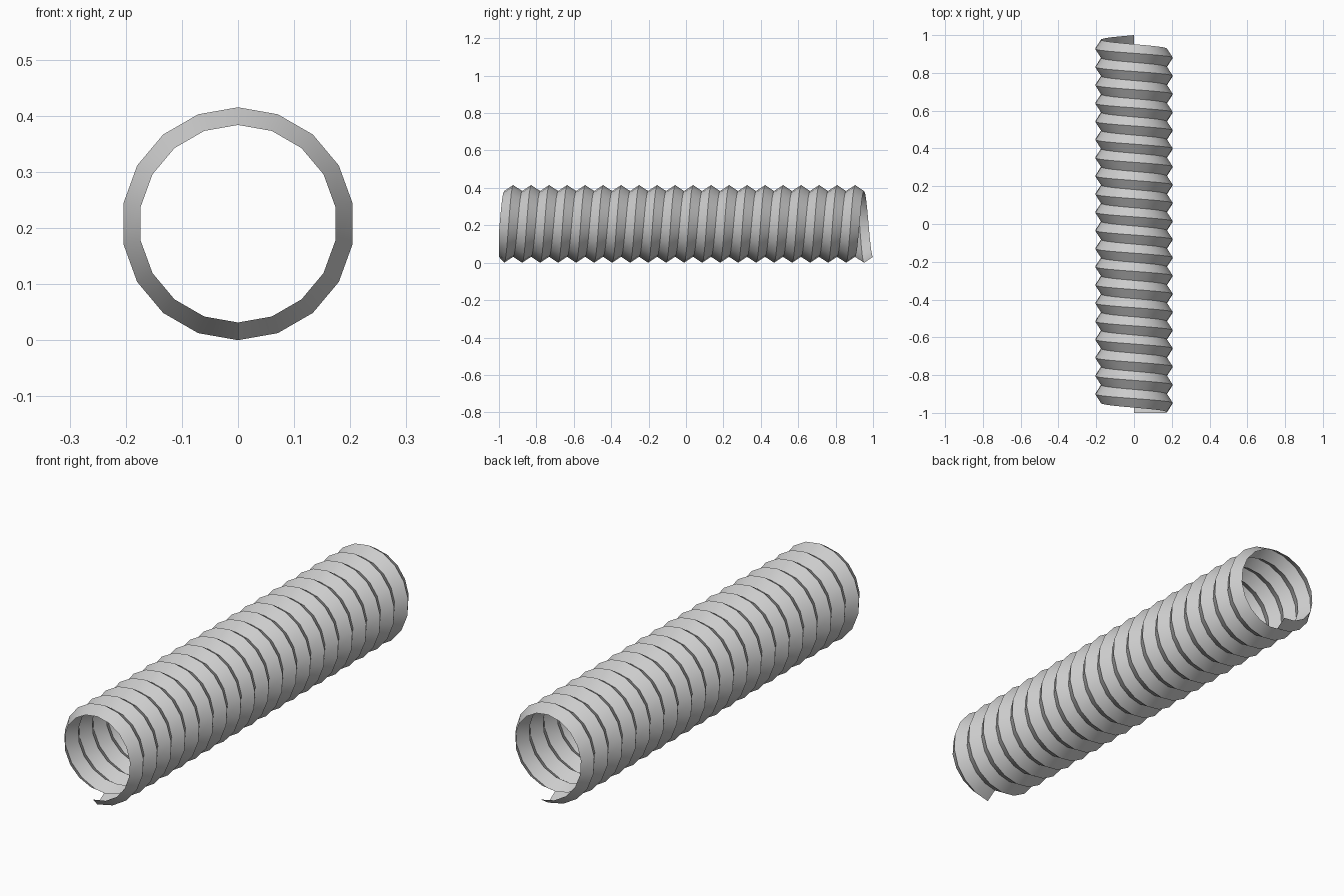
import bpy, bmesh, math

if "Cube" in bpy.data.objects:
    bpy.data.objects.remove(bpy.data.objects["Cube"])

SIDES, TURNS = 18, 20
PITCH = 0.0962
R_IN, R_OUT = 0.176, 0.2075
Y_START = 1.0 - PITCH * (TURNS + 1)

bm = bmesh.new()

# V-shaped ribbon profile: (radius, offset along the axis)
profile = [(R_IN, 0.0), (R_OUT, PITCH / 2), (R_IN, PITCH)]

# sweep the profile along a helix, starting and ending at the bottom
rows = []
for i in range(SIDES * TURNS + 1):
    a = 2 * math.pi * i / SIDES
    y = Y_START + PITCH * i / SIDES
    rows.append([bm.verts.new((r * math.sin(a), max(-1.0, y + d), R_OUT - r * math.cos(a)))
                 for r, d in profile])
for p, q in zip(rows, rows[1:]):
    for k in range(2):
        bm.faces.new((p[k], q[k], q[k + 1], p[k + 1]))

# join neighbouring turns into one corrugated skin
bmesh.ops.remove_doubles(bm, verts=bm.verts[:], dist=0.0005)
bmesh.ops.recalc_face_normals(bm, faces=bm.faces[:])

# make sure the normals point away from the axis
total = sum(f.normal.x * f.calc_center_median().x
            + f.normal.z * (f.calc_center_median().z - R_OUT) for f in bm.faces)
if total < 0:
    bmesh.ops.reverse_faces(bm, faces=bm.faces[:])

mesh = bpy.data.meshes.new("corrugated_tube")
bm.to_mesh(mesh)
bm.free()
tube = bpy.data.objects.new("corrugated_tube", mesh)
bpy.context.collection.objects.link(tube)

# smooth around the tube, sharp along the ridges
bpy.context.view_layer.objects.active = tube
tube.select_set(True)
bpy.ops.object.shade_smooth_by_angle(angle=math.radians(30))
